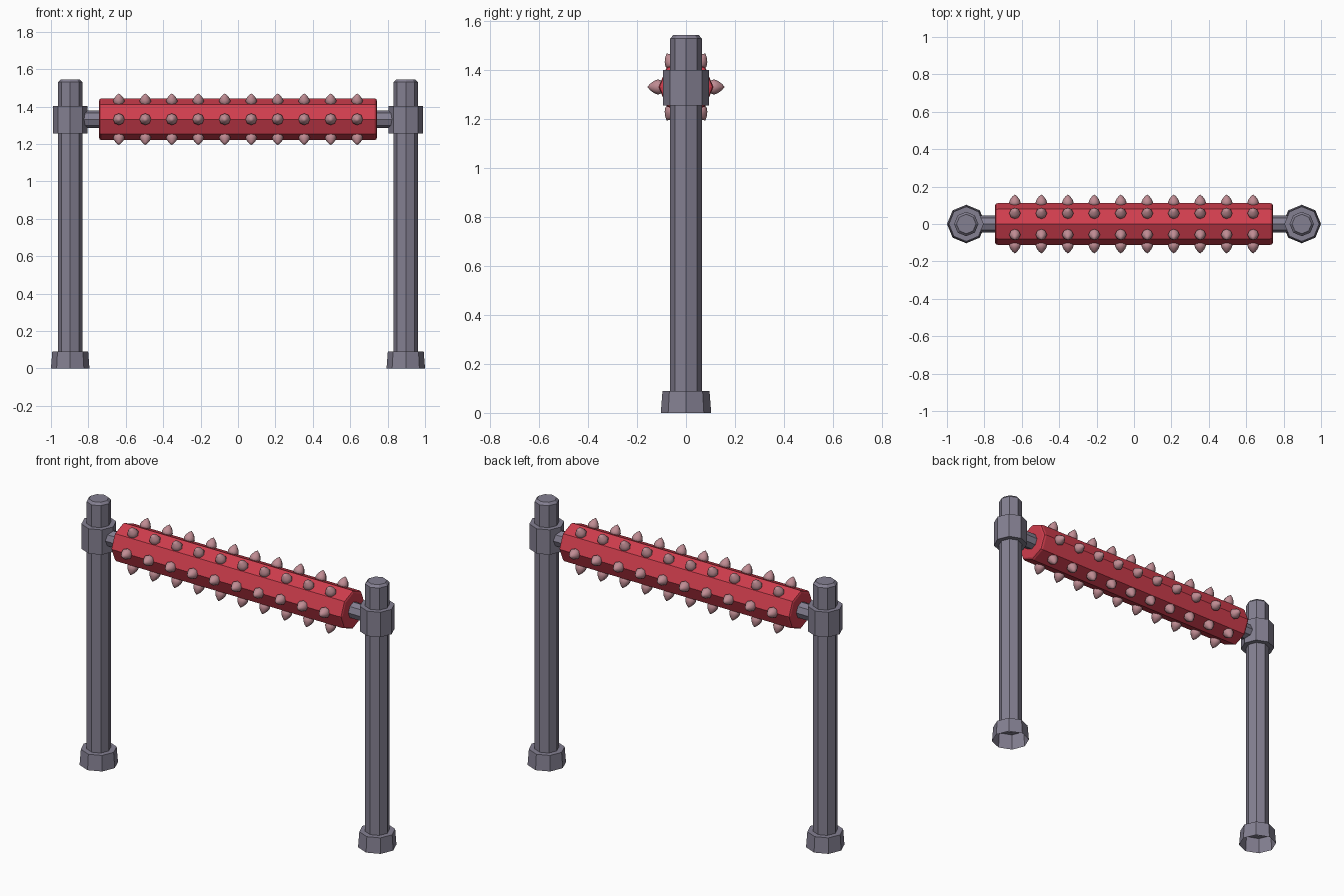
import bpy, bmesh, math
from mathutils import Matrix, Vector

cube = bpy.data.objects.get("Cube")
if cube:
    bpy.data.objects.remove(cube)


def material(name, rgb):
    m = bpy.data.materials.new(name)
    m.use_nodes = True
    m.diffuse_color = (*rgb, 1)
    m.node_tree.nodes["Principled BSDF"].inputs["Base Color"].default_value = (*rgb, 1)
    return m


steel = material("steel grey", (0.23, 0.215, 0.285))
red = material("roller red", (0.63, 0.047, 0.075))
pink = material("spike pink", (0.52, 0.26, 0.29))


def lathe(bm, profile, matrix, sides=8):
    """Sweep (radius, height) points round z; a zero radius closes to a point."""
    rings = []
    for r, h in profile:
        if r == 0:
            rings.append([bm.verts.new(matrix @ Vector((0, 0, h)))])
        else:
            rings.append([bm.verts.new(matrix @ Vector((
                r * math.cos(math.tau * i / sides),
                r * math.sin(math.tau * i / sides), h))) for i in range(sides)])
    for a, b in zip(rings, rings[1:]):
        for i in range(sides):
            j = (i + 1) % sides
            quad = [a[i % len(a)], a[j % len(a)], b[j % len(b)], b[i % len(b)]]
            bm.faces.new(list(dict.fromkeys(quad)))


def finish(name, bm, mat, smooth=False):
    bmesh.ops.recalc_face_normals(bm, faces=bm.faces)
    me = bpy.data.meshes.new(name)
    bm.to_mesh(me)
    bm.free()
    me.materials.append(mat)
    for p in me.polygons:
        p.use_smooth = smooth
    ob = bpy.data.objects.new(name, me)
    bpy.context.collection.objects.link(ob)
    return ob


def turned(name, profile, matrix, mat):
    bm = bmesh.new()
    lathe(bm, profile, matrix)
    return finish(name, bm, mat)


POST_X, AXLE_Z = 0.897, 1.332
along_x = Matrix.Translation((0, 0, AXLE_Z)) @ Matrix.Rotation(math.pi / 2, 4, 'Y')

# Posts with flared hollow feet, and the collars that hold the axle
for side, sx in (("left", 1), ("right", -1)):
    at = Matrix.Translation((sx * POST_X, 0, 0))
    turned(side + "_post", [(0.103, 0), (0.096, 0.09), (0.065, 0.09), (0.065, 1.53),
                            (0.052, 1.544), (0, 1.544)], at, steel)
    turned(side + "_collar", [(0.06, 1.257), (0.093, 1.257), (0.093, 1.402),
                              (0.06, 1.402)], at, steel)

# Axle and roller
turned("axle", [(0.046, -0.85), (0.046, 0.85)], along_x, steel)
half = [(0.112, 0.728), (0.108, 0.739), (0.098, 0.743), (0, 0.743)]
turned("roller", [(r, -h) for r, h in reversed(half)] + half, along_x, red)

# Six rows of ten spikes round the roller
spike = [(0.018, 0.092), (0.028, 0.104), (0.031, 0.115), (0.025, 0.131),
         (0.013, 0.147), (0, 0.158)]
bm = bmesh.new()
for row in range(6):
    turn = Matrix.Rotation(math.radians(30 + 60 * row), 4, 'X')
    for col in range(10):
        x = -0.637 + col * 1.274 / 9
        lathe(bm, spike, Matrix.Translation((x, 0, AXLE_Z)) @ turn)
finish("spikes", bm, pink, smooth=True)
